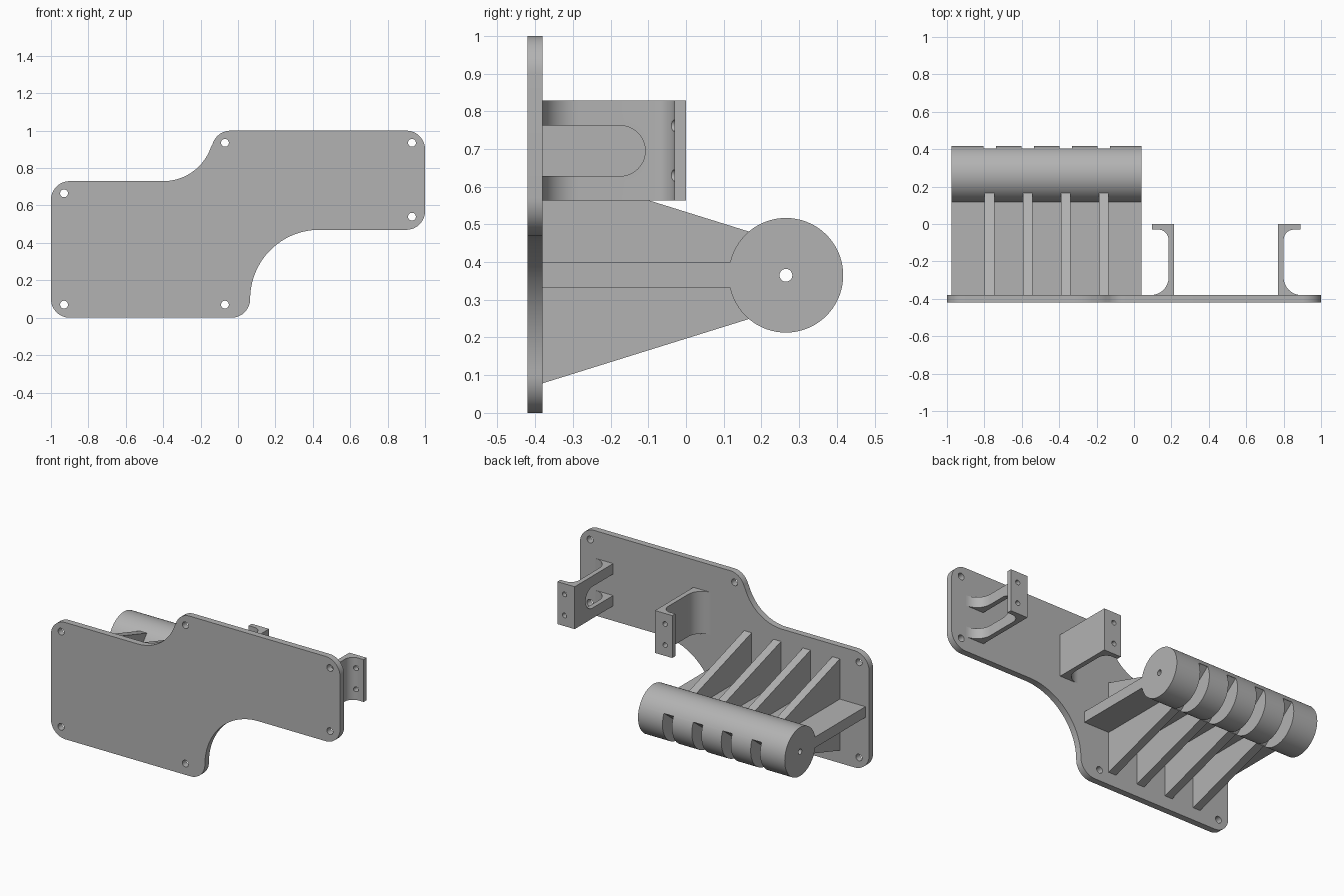
import bpy, bmesh
from math import radians, sin, cos

if "Cube" in bpy.data.objects:
    bpy.data.objects.remove(bpy.data.objects["Cube"])

grey = bpy.data.materials.new("plain grey")
grey.use_nodes = True
grey.diffuse_color = (0.45, 0.45, 0.45, 1)
grey.node_tree.nodes["Principled BSDF"].inputs["Base Color"].default_value = grey.diffuse_color


def arc(cx, cy, r, start, end, steps=16):
    angles = [radians(start + (end - start) * i / steps) for i in range(steps + 1)]
    return [(cx + r * cos(a), cy + r * sin(a)) for a in angles]


def circle(cx, cy, r, steps=24):
    return arc(cx, cy, r, 0, 360, steps)[:-1]


def prism(name, outline, axis, low, high):
    """Extrude a flat outline along one axis."""
    place = {"x": lambda a, b, t: (t, a, b),
             "y": lambda a, b, t: (a, t, b)}.get(axis, lambda a, b, t: (a, b, t))
    bm = bmesh.new()
    ends = [[bm.verts.new(place(a, b, t)) for a, b in outline] for t in (low, high)]
    n = len(outline)
    for ring in ends:
        bm.faces.new(ring)
    for i in range(n):
        j = (i + 1) % n
        bm.faces.new((ends[0][i], ends[0][j], ends[1][j], ends[1][i]))
    bmesh.ops.recalc_face_normals(bm, faces=bm.faces[:])
    mesh = bpy.data.meshes.new(name)
    bm.to_mesh(mesh)
    bm.free()
    mesh.materials.append(grey)
    obj = bpy.data.objects.new(name, mesh)
    bpy.context.collection.objects.link(obj)
    return obj


def cut(obj, cutters):
    """Subtract the cutters, bake the result and remove them."""
    for c in cutters:
        c.hide_render = True
        mod = obj.modifiers.new("cut", "BOOLEAN")
        mod.operation = "DIFFERENCE"
        mod.solver = "EXACT"
        mod.object = c
    graph = bpy.context.evaluated_depsgraph_get()
    graph.update()
    mesh = bpy.data.meshes.new_from_object(obj.evaluated_get(graph))
    obj.modifiers.clear()
    obj.data = mesh
    for c in cutters:
        bpy.data.objects.remove(c)


# Mounting plate: two offset lobes joined by sweeping concave curves
outline = (arc(-0.9, 0.1, 0.1, 180, 270) + arc(-0.035, 0.1, 0.1, 270, 360)
           + arc(0.435, 0.1, 0.37, 180, 90, 32)[1:]
           + arc(0.9, 0.57, 0.1, 270, 360) + arc(0.9, 0.9, 0.1, 0, 90)
           + arc(-0.04, 0.9, 0.1, 90, 164.5)
           + arc(-0.4, 1.0, 0.27, -15.5, -90, 24)[1:]
           + arc(-0.9, 0.63, 0.1, 90, 180))
plate = prism("mounting_plate", outline, "y", -0.42, -0.38)
screws = [(-0.93, 0.07), (-0.07, 0.07), (-0.93, 0.665),
          (-0.07, 0.935), (0.93, 0.935), (0.93, 0.54)]
cut(plate, [prism("screw_cutter", circle(x, z, 0.021), "y", -0.5, -0.3) for x, z in screws])

# Horizontal shelf carrying the drum
prism("shelf", [(-0.385, 0.333), (0.13, 0.333), (0.13, 0.4), (-0.385, 0.4)],
      "x", -0.975, 0.04)

# Drum with an axle hole and slots on its lower back
drum = prism("drum", circle(0.265, 0.365, 0.152, 72), "x", -0.975, 0.04)
rib_centres = [-0.772 + 0.2033 * i for i in range(4)]
slot = [(0.4, 0.43), (0.17, 0.25), (0.17, 0.15), (0.45, 0.15), (0.45, 0.43)]
cut(drum, [prism("axle_cutter", circle(0.265, 0.365, 0.017), "x", -1.1, 0.2)]
    + [prism("slot_cutter", slot, "x", x - 0.033, x + 0.033) for x in rib_centres])

# Tapered ribs between plate and drum
rib = [(-0.385, 0.077), (0.17, 0.25), (0.17, 0.48), (-0.385, 0.653)]
for x in rib_centres:
    prism("rib", rib, "x", x - 0.026, x + 0.026)


# Hook brackets: flat web, filleted foot and a short drilled flange
def bracket(name, x0, side, slotted):
    shape = ([(0, -0.385), (0, 0), (0.12, 0), (0.12, -0.03)]
             + arc(0.085, -0.085, 0.055, 90, 180)
             + arc(0.125, -0.285, 0.095, 180, 270) + [(0.125, -0.385)])
    obj = prism(name, [(x0 + side * d, y) for d, y in shape], "z", 0.563, 0.828)
    cutters = [prism("hole_cutter", circle(x0 + side * 0.07, z, 0.015), "y", -0.12, 0.1)
               for z in (0.63, 0.762)]
    if slotted:
        slot = [(-0.5, 0.628)] + arc(-0.175, 0.695, 0.067, -90, 90, 24) + [(-0.5, 0.762)]
        cutters.append(prism("window_cutter", slot, "x", x0 - 0.1, x0 + 0.3))
    cut(obj, cutters)


bracket("inner_bracket", 0.215, -1, False)
bracket("outer_bracket", 0.77, 1, True)

# Smooth the curved walls, keep hard edges
bpy.ops.object.select_all(action="DESELECT")
for obj in bpy.context.scene.objects:
    if obj.type == "MESH" and grey.name in obj.data.materials:
        obj.select_set(True)
        bpy.context.view_layer.objects.active = obj
bpy.ops.object.shade_smooth_by_angle(angle=radians(30))
